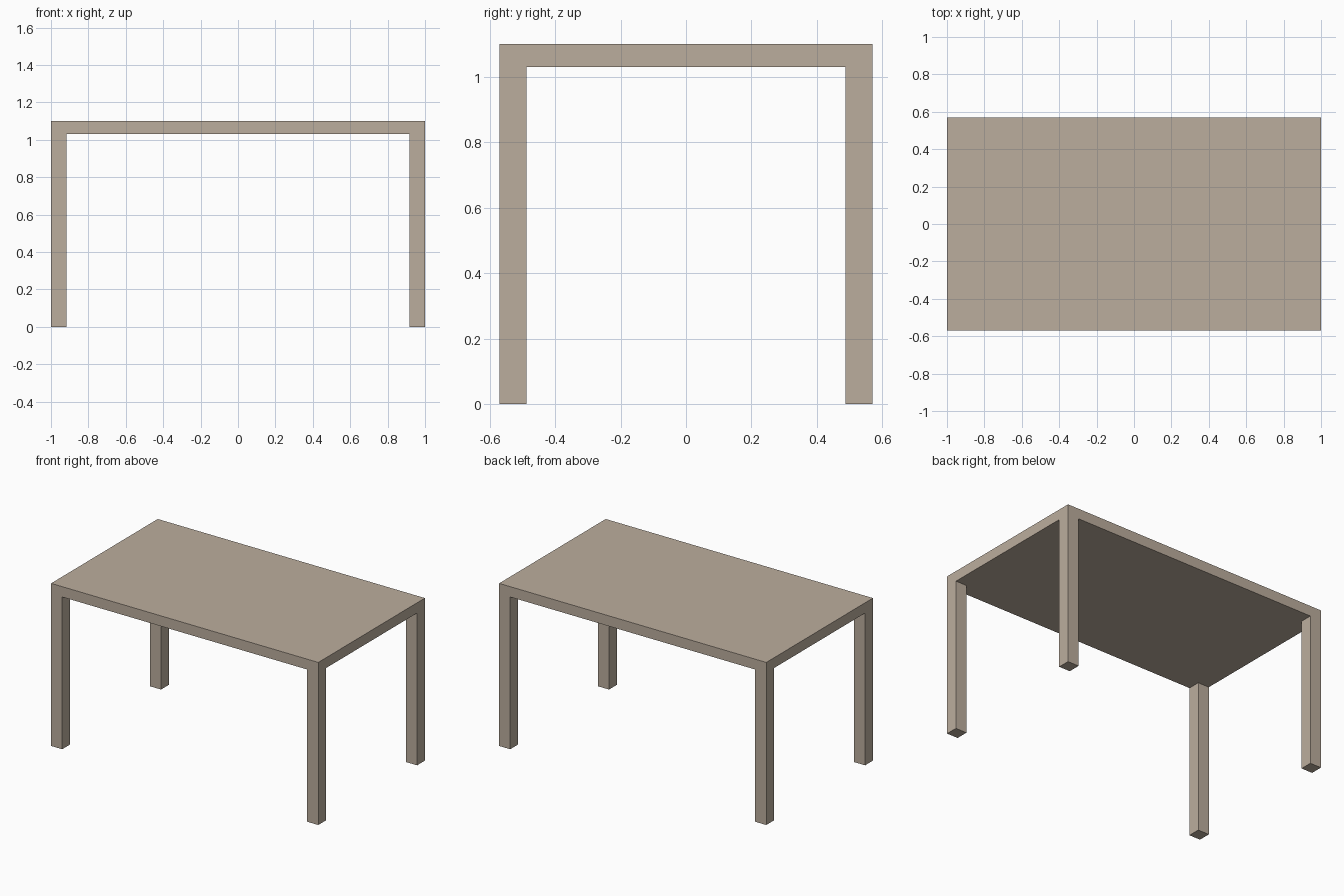
import bpy, bmesh
from mathutils import Matrix, Vector

if "Cube" in bpy.data.objects:
    bpy.data.objects.remove(bpy.data.objects["Cube"])

HX, HY = 1.0, 0.57        # half length and half depth
TOP, UNDER = 1.10, 1.03   # tabletop upper and lower surface
LEG = 0.083               # square leg thickness

bm = bmesh.new()

# Tabletop slab
bmesh.ops.create_cube(bm, size=1, matrix=Matrix.LocRotScale(
    Vector((0, 0, (TOP + UNDER) / 2)), None, Vector((2 * HX, 2 * HY, TOP - UNDER))))

# Cut lines marking the leg footprints
for s in (-1, 1):
    for co, no in (((s * (HX - LEG), 0, 0), (1, 0, 0)), ((0, s * (HY - LEG), 0), (0, 1, 0))):
        bmesh.ops.bisect_plane(bm, geom=bm.verts[:] + bm.edges[:] + bm.faces[:],
                               plane_co=co, plane_no=no)

# Legs: pull the four underside corners down to the floor
bm.normal_update()
corners = []
for f in bm.faces:
    c = f.calc_center_median()
    if f.normal.z < -0.9 and abs(c.x) > HX - LEG and abs(c.y) > HY - LEG:
        corners.append(f)
for f in bmesh.ops.extrude_discrete_faces(bm, faces=corners)["faces"]:
    for v in f.verts:
        v.co.z = 0

# Weld the flush faces into clean flat panels
bmesh.ops.remove_doubles(bm, verts=bm.verts[:], dist=1e-4)
bmesh.ops.dissolve_limit(bm, angle_limit=0.01, verts=bm.verts[:], edges=bm.edges[:])
bmesh.ops.recalc_face_normals(bm, faces=bm.faces[:])

mesh = bpy.data.meshes.new("table")
bm.to_mesh(mesh)
bm.free()
table = bpy.data.objects.new("table", mesh)
bpy.context.collection.objects.link(table)

# Pale wood
mat = bpy.data.materials.new("pale_wood")
mat.diffuse_color = (0.50, 0.42, 0.34, 1)
mat.use_nodes = True
mat.node_tree.nodes["Principled BSDF"].inputs["Base Color"].default_value = mat.diffuse_color
mesh.materials.append(mat)
